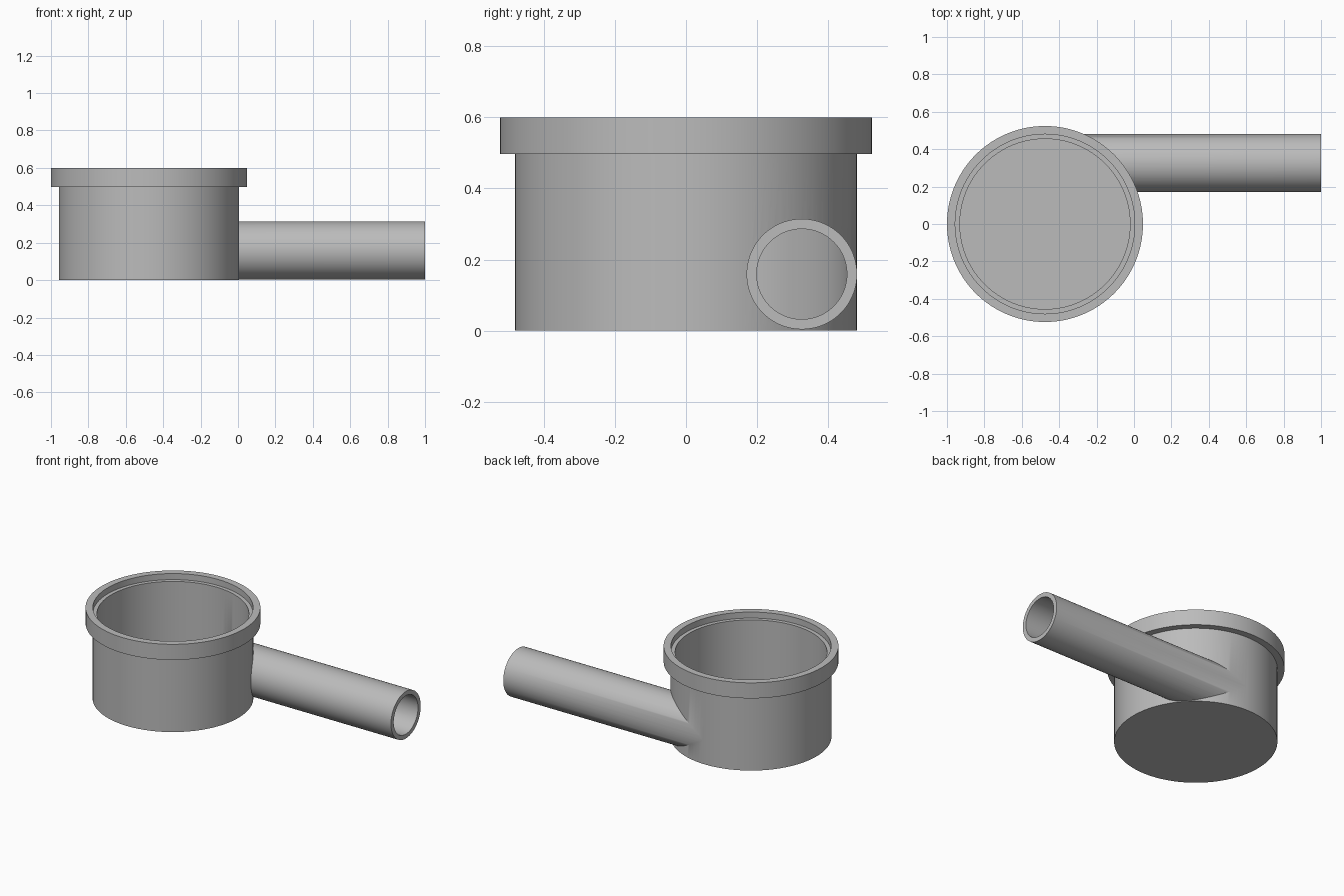
import bpy, bmesh, math
from mathutils import Matrix, Vector

cube = bpy.data.objects.get("Cube")
if cube:
    bpy.data.objects.remove(cube, do_unlink=True)

# Dimensions
DRUM_X = -0.476
RIM_R, BODY_R, LEDGE_R, BORE_R = 0.524, 0.482, 0.48, 0.455
HEIGHT, RIM_Z, LEDGE_Z, FLOOR_Z = 0.6, 0.497, 0.56, 0.03
PIPE_Y, PIPE_Z, PIPE_R, PIPE_BORE = 0.326, 0.159, 0.1555, 0.127
SEGMENTS = 128

grey = bpy.data.materials.new("plain grey")
grey.use_nodes = True
colour = (0.5, 0.5, 0.5, 1)
grey.diffuse_color = colour
grey.node_tree.nodes["Principled BSDF"].inputs["Base Color"].default_value = colour


def lathe(name, profile, segments=SEGMENTS):
    """Solid of revolution about z from (radius, height) points on and off the axis."""
    bm = bmesh.new()
    verts = [bm.verts.new((r, 0, z)) for r, z in profile]
    edges = [bm.edges.new(pair) for pair in zip(verts, verts[1:])]
    bmesh.ops.spin(bm, geom=verts + edges, cent=(0, 0, 0), axis=(0, 0, 1),
                   angle=math.tau, steps=segments, use_merge=True)
    bmesh.ops.remove_doubles(bm, verts=bm.verts, dist=1e-5)
    bmesh.ops.dissolve_limit(bm, angle_limit=0.001, verts=bm.verts, edges=bm.edges)
    bmesh.ops.recalc_face_normals(bm, faces=bm.faces)
    mesh = bpy.data.meshes.new(name)
    bm.to_mesh(mesh)
    bm.free()
    mesh.materials.append(grey)
    obj = bpy.data.objects.new(name, mesh)
    bpy.context.collection.objects.link(obj)
    return obj


def cylinder_along_x(name, radius, x_start, x_end):
    """Solid cylinder on the pipe's axis."""
    obj = lathe(name, [(0, 0), (radius, 0), (radius, x_end - x_start), (0, x_end - x_start)], 96)
    turn = Matrix.Rotation(math.pi / 2, 4, 'Y')
    obj.data.transform(Matrix.Translation(Vector((x_start, PIPE_Y, PIPE_Z))) @ turn)
    return obj


def combine(target, other, operation):
    """Apply a boolean and discard the helper."""
    other.hide_render = True
    mod = target.modifiers.new(operation.lower(), 'BOOLEAN')
    mod.operation, mod.object, mod.solver = operation, other, 'EXACT'
    bpy.context.view_layer.objects.active = target
    bpy.ops.object.modifier_apply(modifier=mod.name)
    bpy.data.objects.remove(other, do_unlink=True)


# Drum with its collar, and the stepped hollow inside it
drum = lathe("drum_with_side_pipe", [(0, 0), (BODY_R, 0), (BODY_R, RIM_Z), (RIM_R, RIM_Z),
                                     (RIM_R, HEIGHT), (0, HEIGHT)])
hollow = lathe("drum_hollow", [(0, FLOOR_Z), (BORE_R, FLOOR_Z), (BORE_R, LEDGE_Z),
                               (LEDGE_R, LEDGE_Z), (LEDGE_R, HEIGHT + 0.1), (0, HEIGHT + 0.1)])
for part in (drum, hollow):
    part.data.transform(Matrix.Translation((DRUM_X, 0, 0)))

# Tangential pipe, opening into the drum
pipe = cylinder_along_x("pipe", PIPE_R, DRUM_X, 1)
pipe_bore = cylinder_along_x("pipe_bore", PIPE_BORE, DRUM_X, 1.1)
combine(drum, pipe, 'UNION')
combine(drum, hollow, 'DIFFERENCE')
combine(drum, pipe_bore, 'DIFFERENCE')

# Smooth shading with crisp rims
bpy.ops.object.select_all(action='DESELECT')
drum.select_set(True)
bpy.context.view_layer.objects.active = drum
bpy.ops.object.shade_smooth_by_angle(angle=math.radians(30))
